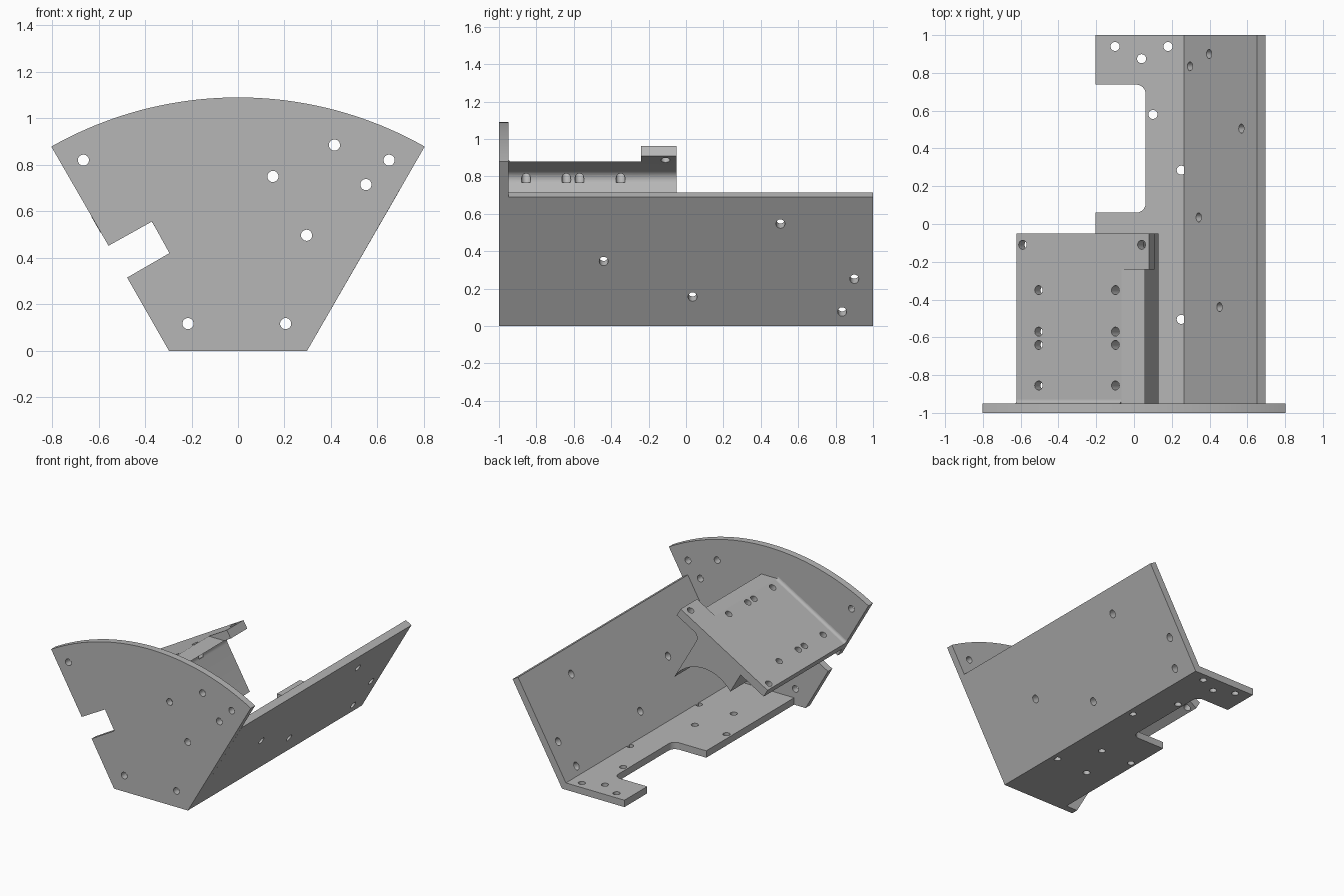
import bpy
import bmesh
from math import cos, sin, radians, sqrt, asin, acos
from mathutils import Vector

default_cube = bpy.data.objects.get("Cube")
if default_cube:
    bpy.data.objects.remove(default_cube, do_unlink=True)

grey = bpy.data.materials.new("plain_grey")
grey.use_nodes = True
GREY = (0.47, 0.47, 0.47, 1)
grey.diffuse_color = GREY
grey.node_tree.nodes["Principled BSDF"].inputs["Base Color"].default_value = GREY

# Directions along and square to the tilted shelf
ALONG = Vector((cos(radians(30)), 0, sin(radians(30))))
SQUARE = Vector((-ALONG.z, 0, ALONG.x))
DEPTH = Vector((0, 1, 0))


# Frames turn two drawing coordinates and a depth into a point
def front_frame(x, z, depth):
    return Vector((x, depth, z))


def plan_frame(x, y, depth):
    return Vector((x, y, depth))


def tilted_frame(along, square, depth):
    return ALONG * along + SQUARE * square + DEPTH * depth


def shelf_hole_frame(along, y, depth):
    return tilted_frame(along, depth, y)


def strip_frame(y, square, depth):
    return tilted_frame(depth, square, y)


def wall_hole_frame(y, z, depth):
    foot = Vector((0.3 + z / sqrt(3), y, z))
    return foot + Vector((ALONG.x, 0, -ALONG.z)) * depth


def arc(centre, radius, start, end, steps):
    angles = [radians(start + (end - start) * i / steps) for i in range(steps + 1)]
    return [(centre[0] + radius * cos(a), centre[1] + radius * sin(a)) for a in angles]


def add_prism(bm, outline, frame, near, far):
    rings = [[bm.verts.new(frame(a, b, d)) for a, b in outline] for d in (near, far)]
    bm.faces.new(rings[0])
    bm.faces.new(rings[1][::-1])
    count = len(outline)
    for i in range(count):
        j = (i + 1) % count
        bm.faces.new((rings[0][j], rings[0][i], rings[1][i], rings[1][j]))


def make_object(name, outlines, frame, near, far):
    bm = bmesh.new()
    for outline in outlines:
        add_prism(bm, outline, frame, near, far)
    bmesh.ops.recalc_face_normals(bm, faces=bm.faces)
    mesh = bpy.data.meshes.new(name)
    bm.to_mesh(mesh)
    bm.free()
    mesh.materials.append(grey)
    obj = bpy.data.objects.new(name, mesh)
    bpy.context.collection.objects.link(obj)
    return obj


def select(obj):
    bpy.ops.object.select_all(action="DESELECT")
    obj.select_set(True)
    bpy.context.view_layer.objects.active = obj


def cut(obj, outlines, frame, near, far):
    cutter = make_object("cutter", outlines, frame, near, far)
    cutter.hide_render = True
    mod = obj.modifiers.new("cut", "BOOLEAN")
    mod.operation = "DIFFERENCE"
    mod.solver = "EXACT"
    mod.object = cutter
    select(obj)
    bpy.ops.object.modifier_apply(modifier=mod.name)
    bpy.data.objects.remove(cutter, do_unlink=True)


def drill(obj, centres, frame, near, far):
    circles = [arc(c, 0.024, 0, 345, 23) for c in centres]
    cut(obj, circles, frame, near, far)


def smooth(obj):
    select(obj)
    bpy.ops.object.shade_smooth_by_angle(angle=radians(25))


# Fan-shaped front plate with a square notch
fan_radius = 1.63
half_angle = 90 - acos(0.803 / fan_radius) * 180 / 3.14159265
fan_top = arc((0, 1.09 - fan_radius), fan_radius, 90 - half_angle, 90 + half_angle, 40)
notch = [(-0.557, 0.452), (-0.37, 0.556), (-0.295, 0.42), (-0.477, 0.315)]
front_plate = make_object("front_plate", [[(-0.297, 0), (0.297, 0)] + fan_top + notch],
                          front_frame, -1, -0.95)
drill(front_plate, [(-0.665, 0.82), (0.415, 0.885), (0.65, 0.82), (0.55, 0.715),
                    (0.15, 0.75), (0.295, 0.497), (0.205, 0.117), (-0.215, 0.117)],
      front_frame, -1.1, -0.9)

# Floor with a round-cornered cutout on its open side
edge, inner, join = -0.205, 0.062, 0.266
corner = 0.05
cutout = (arc((inner - corner, 0.06 + corner), corner, -90, 0, 6)
          + arc((inner - corner, 0.738 - corner), corner, 0, 90, 6))
floor = make_object("floor_plate",
                    [[(edge, -0.95), (join, -0.95), (join, 1), (edge, 1), (edge, 0.738)]
                     + cutout[::-1] + [(edge, 0.06)]],
                    plan_frame, 0, 0.05)
drill(floor, [(-0.1, 0.94), (0.04, 0.875), (0.18, 0.94), (0.1, 0.58), (0.25, 0.285),
              (0.25, -0.505), (0.09, -0.23), (-0.165, -0.23), (-0.02, -0.52)],
      plan_frame, -0.1, 0.1)

# Leaning side wall
wall = make_object("side_wall",
                   [[(join, 0), (0.297, 0), (0.695, 0.69), (0.651, 0.715), (join, 0.05)]],
                   front_frame, -0.95, 1)
drill(wall, [(0.505, 0.545), (-0.44, 0.345), (0.035, 0.155), (0.9, 0.25), (0.835, 0.075)],
      wall_hole_frame, -0.1, 0.1)

# Tilted shelf carrying a hollowed saddle block, drawn as one profile
top, under, saddle_side, saddle_back = 0.795, 0.733, 0.34, -0.043
fillet = 0.05
centre, bore = (0.066, 0.315), 0.275
bore_end = 90 + asin((centre[0] - saddle_back) / bore) * 180 / 3.14159265
profile = [(-0.258, top), (0.55, top), (0.55, under)]
profile += arc((saddle_side + fillet, under - fillet), fillet, 90, 180, 8)
profile += arc(centre, bore, 3, bore_end, 28)
profile += [(saddle_back, under), (-0.258, under)]
shelf = make_object("shelf_and_saddle", [profile], tilted_frame, -0.95, -0.05)

# Level trim that leaves a raised tab at the back
cut(shelf, [[(-0.3, -1.1), (0.4, -1.1), (0.4, -0.24), (-0.3, -0.24)]],
    plan_frame, 0.88, 1.2)
shelf_holes = [(-0.222, -0.11), (0.505, -0.11)]
shelf_holes += [(u, y) for u in (-0.124, 0.345) for y in (-0.35, -0.57, -0.64, -0.855)]
drill(shelf, shelf_holes, shelf_hole_frame, 0.69, 0.9)

# Small rounded weld between shelf and front plate
weld = make_object("shelf_weld",
                   [[(-0.95, top)] + arc((-0.93, top + 0.02), 0.02, 270, 180, 5)],
                   strip_frame, -0.258, 0.38)

for part in (front_plate, floor, wall, shelf, weld):
    smooth(part)
